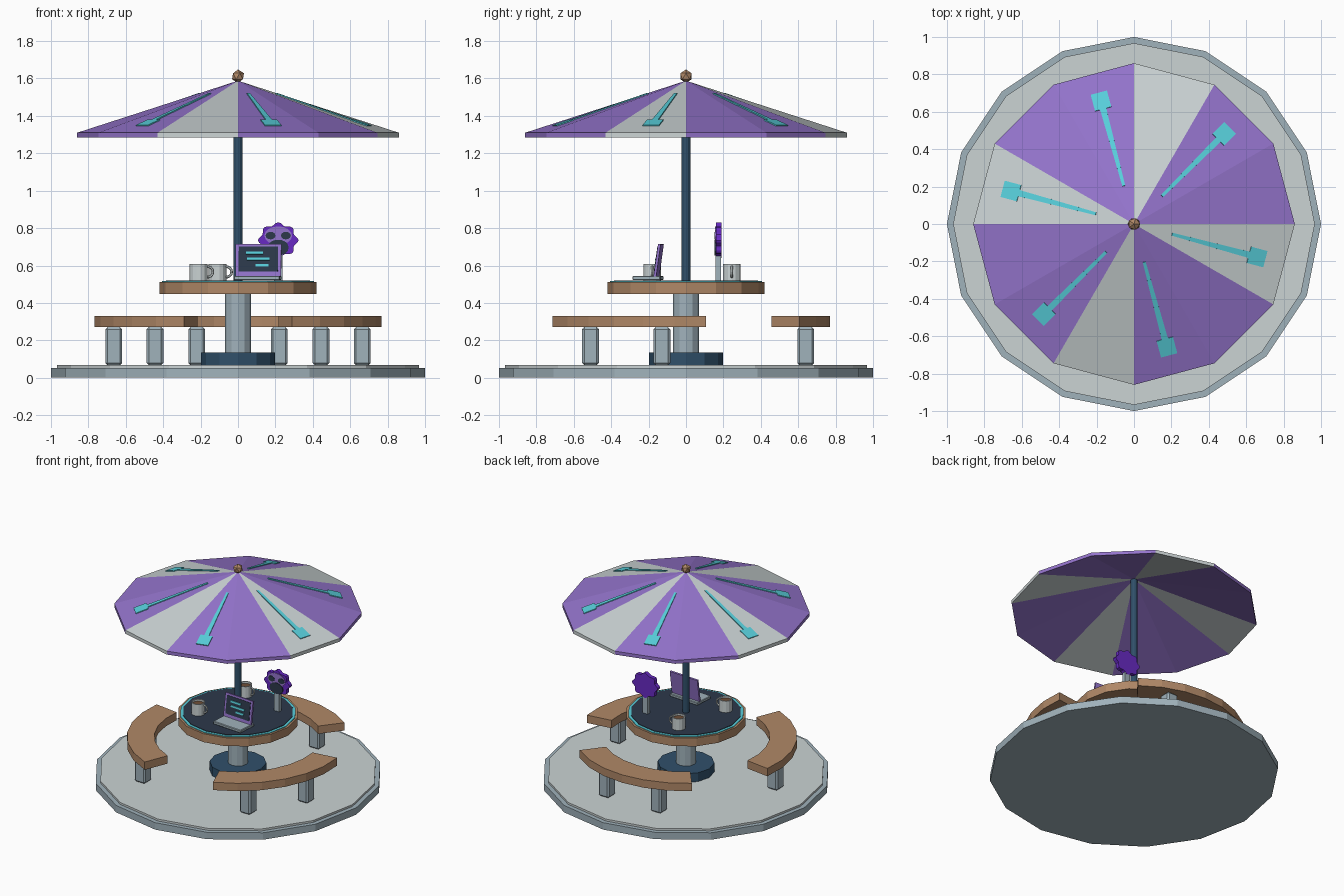
import bpy, bmesh, math
from mathutils import Matrix, Vector

if "Cube" in bpy.data.objects:
    bpy.data.objects.remove(bpy.data.objects["Cube"])

def mat(name, r, g, b):
    lin = lambda c: (c / 255 / 12.92) if c < 11 else ((c / 255 + 0.055) / 1.055) ** 2.4
    m = bpy.data.materials.new(name)
    m.diffuse_color = (lin(r), lin(g), lin(b), 1)
    m.use_nodes = True
    m.node_tree.nodes["Principled BSDF"].inputs["Base Color"].default_value = m.diffuse_color
    return m

LIGHT = mat("light_grey", 203, 211, 212)
STEEL = mat("blue_grey", 160, 178, 187)
WOOD = mat("wood", 176, 136, 103)
PURPLE = mat("purple", 148, 116, 204)
VIOLET = mat("violet", 104, 42, 196)
NAVY = mat("navy", 44, 56, 74)
BLUE = mat("dark_blue", 48, 80, 106)
TEAL = mat("teal", 88, 208, 220)
COFFEE = mat("coffee_brown", 110, 78, 55)

def finish(name, bm, *mats):
    bmesh.ops.recalc_face_normals(bm, faces=bm.faces)
    me = bpy.data.meshes.new(name)
    bm.to_mesh(me)
    bm.free()
    for m in mats:
        me.materials.append(m)
    ob = bpy.data.objects.new(name, me)
    bpy.context.collection.objects.link(ob)
    return ob

def prism(name, pts, depth, m, M=Matrix()):
    """Extrude a flat outline along local z."""
    bm = bmesh.new()
    f = bm.faces.new([bm.verts.new((x, y, 0)) for x, y in pts])
    r = bmesh.ops.extrude_face_region(bm, geom=[f])
    bmesh.ops.translate(bm, vec=(0, 0, depth), verts=[v for v in r["geom"] if isinstance(v, bmesh.types.BMVert)])
    bm.transform(M)
    return finish(name, bm, m)

def ring(r, n, sx=1, sy=1):
    return [(r * sx * math.cos(2 * math.pi * i / n), r * sy * math.sin(2 * math.pi * i / n)) for i in range(n)]

def disc(name, r, z0, z1, n, m, x=0, y=0):
    return prism(name, ring(r, n), z1 - z0, m, Matrix.Translation((x, y, z0)))

def box(name, size, M, m, bevel=0):
    bm = bmesh.new()
    bmesh.ops.create_cube(bm, size=1, matrix=Matrix.Diagonal((*size, 1)))
    if bevel:
        bmesh.ops.bevel(bm, geom=bm.edges[:], offset=bevel, segments=1, affect='EDGES')
    bm.transform(M)
    return finish(name, bm, m)

T = lambda x, y, z: Matrix.Translation((x, y, z))
R = lambda deg, ax: Matrix.Rotation(math.radians(deg), 4, ax)

# Platform, pedestal, table
disc("platform_slab", 1.0, 0, 0.053, 16, STEEL)
disc("platform_top", 0.967, 0.053, 0.068, 16, LIGHT)
disc("pedestal_foot", 0.197, 0.068, 0.135, 12, BLUE)
disc("pedestal", 0.07, 0.135, 0.447, 12, STEEL)
disc("table_top", 0.42, 0.447, 0.511, 16, WOOD)
disc("table_glow_ring", 0.405, 0.511, 0.516, 16, TEAL)
disc("table_surface", 0.385, 0.516, 0.52, 16, NAVY)
disc("pole", 0.024, 0.52, 1.575, 12, BLUE)

# Curved benches, two legs each
for k, mid in enumerate((90, 210, 330)):
    angs = [math.radians(mid - 38 + 76 * i / 6) for i in range(7)]
    pts = [(0.77 * math.cos(a), 0.77 * math.sin(a)) for a in angs]
    pts += [(0.58 * math.cos(a), 0.58 * math.sin(a)) for a in reversed(angs)]
    prism(f"bench_seat_{k}", pts, 0.06, WOOD, T(0, 0, 0.27))
    for s in (-1, 1):
        a = math.radians(mid + 19 * s)
        box(f"bench_leg_{k}_{s}", (0.09, 0.09, 0.204),
            T(0.677 * math.cos(a), 0.677 * math.sin(a), 0.169), STEEL, 0.012)

# Canopy: twelve panels, every third one grey
APEX, RIM, RAD, THICK = 1.588, 1.31, 0.86, 0.026
bm = bmesh.new()
top, low = bm.verts.new((0, 0, APEX)), bm.verts.new((0, 0, APEX - THICK))
rt = [bm.verts.new((x, y, RIM)) for x, y in ring(RAD, 12)]
rb = [bm.verts.new((x, y, RIM - THICK)) for x, y in ring(RAD, 12)]
for i in range(12):
    j = (i + 1) % 12
    for vs in ((top, rt[i], rt[j]), (low, rb[j], rb[i]), (rt[i], rb[i], rb[j], rt[j])):
        bm.faces.new(vs).material_index = 1 if i % 3 == 2 else 0
finish("canopy", bm, PURPLE, LIGHT)

# Teal traces lying on every second panel
slope = math.atan((APEX - RIM) / (RAD * math.cos(math.pi / 12)))
c = math.cos(slope)
trace = [(0.21, -0.008), (0.635, -0.017), (0.635, -0.045), (0.725, -0.045)]
trace = [(s / c, t) for s, t in trace]
trace += [(s, -t) for s, t in reversed(trace)]
for i in range(6):
    prism(f"canopy_trace_{i}", trace, 0.007, TEAL,
          R(45 + 60 * i, 'Z') @ T(0, 0, APEX - 0.001) @ Matrix.Rotation(slope, 4, 'Y'))

# Finial
bm = bmesh.new()
bmesh.ops.create_icosphere(bm, subdivisions=1, radius=0.036, matrix=T(0, 0, 1.612))
finish("finial", bm, WOOD)

# Laptop with leaning lid and plain screen bars
L = T(0.105, -0.203, 0.52) @ R(-4, 'Z')
box("laptop_base", (0.245, 0.15, 0.022), L @ T(0, 0, 0.013), STEEL, 0.004)
S = L @ T(0, 0.045, 0.022) @ R(-8, 'X')
box("laptop_lid", (0.245, 0.014, 0.174), S @ T(0, 0, 0.087), PURPLE)
box("laptop_screen", (0.21, 0.004, 0.135), S @ T(0, -0.008, 0.092), NAVY)
for i, (w, x) in enumerate(((0.09, -0.02), (0.12, 0.0), (0.07, 0.02))):
    box(f"screen_bar_{i}", (w, 0.008, 0.014), S @ T(x, -0.011, 0.125 - 0.033 * i), TEAL)

# Desk sign: lobed plate with a simple face, on a short post
F = T(0.215, 0.19, 0.738) @ R(90, 'X')
lobes = []
for i in range(48):
    a = 2 * math.pi * i / 48
    r = 0.088 + 0.008 * math.cos(8 * (a - math.pi / 2))
    lobes.append((1.13 * r * math.cos(a), r * math.sin(a) - 0.003))
prism("sign_plate", lobes, 0.03, VIOLET, F)
box("sign_post", (0.045, 0.03, 0.15), T(0.215, 0.173, 0.593), STEEL)
prism("sign_face", ring(0.055, 16, 1.35, 0.9), 0.004, PURPLE, F @ T(0, 0.022, 0.03))
prism("sign_muzzle", ring(0.045, 14, 1.25, 0.95), 0.007, NAVY, F @ T(0, -0.042, 0.03))
for s in (-1, 1):
    prism(f"sign_eye_{s}", ring(0.024, 12, 1.1, 0.85), 0.007, NAVY, F @ T(0.041 * s, 0.022, 0.03))

# Mugs: hollow lathe body, coffee and looped handle
def mug(k, x, y, turn):
    M = T(x, y, 0.52) @ R(turn, 'Z')
    r, h = 0.048, 0.088
    bm = bmesh.new()
    vs = [bm.verts.new(p) for p in ((0, 0, 0), (r, 0, 0), (r, 0, h), (r - 0.008, 0, h), (r - 0.008, 0, 0.01), (0, 0, 0.01))]
    es = [bm.edges.new(e) for e in zip(vs, vs[1:])]
    bmesh.ops.spin(bm, geom=vs + es, cent=(0, 0, 0), axis=(0, 0, 1), angle=2 * math.pi, steps=14)
    bmesh.ops.remove_doubles(bm, verts=bm.verts, dist=0.0005)
    bm.transform(M)
    finish(f"mug_{k}", bm, LIGHT)
    disc(f"mug_coffee_{k}", r - 0.007, 0.53, 0.594, 14, COFFEE, x, y)
    bm = bmesh.new()
    n, q = 14, 6
    g = [[bm.verts.new(((0.028 + 0.007 * math.cos(2 * math.pi * j / q)) * math.cos(2 * math.pi * i / n) + r,
                        0.007 * math.sin(2 * math.pi * j / q),
                        (0.028 + 0.007 * math.cos(2 * math.pi * j / q)) * math.sin(2 * math.pi * i / n) + 0.046))
          for j in range(q)] for i in range(-4, 5)]
    for a, b in zip(g, g[1:]):
        for j in range(q):
            bm.faces.new((a[j], a[(j + 1) % q], b[(j + 1) % q], b[j]))
    bm.transform(M)
    finish(f"mug_handle_{k}", bm, LIGHT)

mug(0, -0.21, -0.18, 0)
mug(1, -0.11, 0.245, 0)
